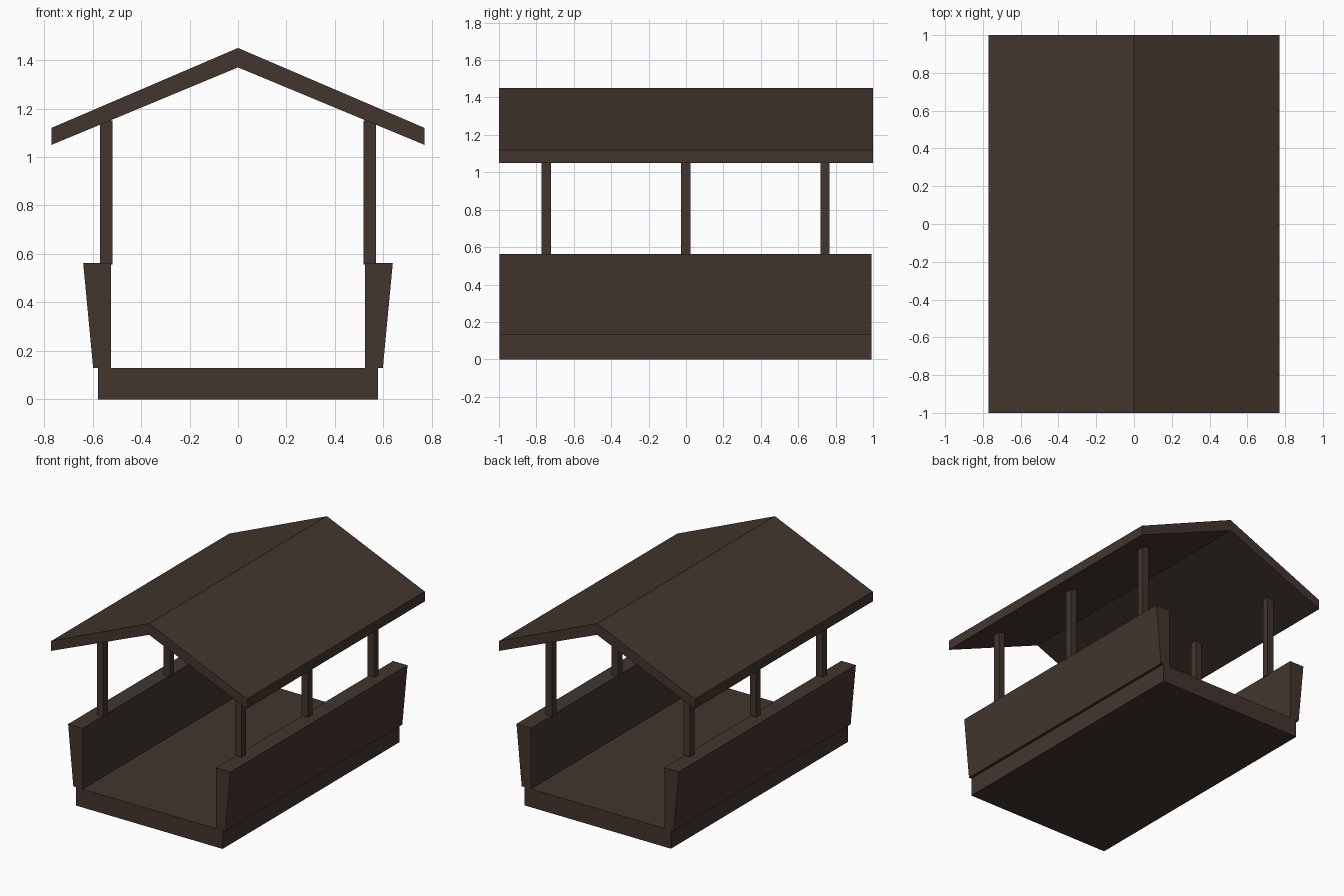
import bpy, bmesh

if "Cube" in bpy.data.objects:
    bpy.data.objects.remove(bpy.data.objects["Cube"])

wood = bpy.data.materials.new("dark brown wood")
wood.diffuse_color = (0.056, 0.036, 0.027, 1)
wood.use_nodes = True
wood.node_tree.nodes["Principled BSDF"].inputs["Base Color"].default_value = wood.diffuse_color

Y0, Y1 = -0.997, 0.993      # length of the base


def extrude_profile(name, points, y0, y1):
    """Closed x-z profile extruded along y."""
    bm = bmesh.new()
    face = bm.faces.new([bm.verts.new((x, y0, z)) for x, z in points])
    ext = bmesh.ops.extrude_face_region(bm, geom=[face])
    verts = [g for g in ext["geom"] if isinstance(g, bmesh.types.BMVert)]
    bmesh.ops.translate(bm, vec=(0, y1 - y0, 0), verts=verts)
    bmesh.ops.recalc_face_normals(bm, faces=bm.faces)
    mesh = bpy.data.meshes.new(name)
    bm.to_mesh(mesh)
    bm.free()
    mesh.materials.append(wood)
    obj = bpy.data.objects.new(name, mesh)
    bpy.context.collection.objects.link(obj)
    return obj


def rect(x0, x1, z0, z1):
    return [(x0, z0), (x1, z0), (x1, z1), (x0, z1)]


# Floor slab
extrude_profile("floor", rect(-0.577, 0.577, 0, 0.13), Y0, Y1)

# Gabled roof, one bent slab
extrude_profile("roof", [(-0.77, 1.05), (0, 1.37), (0.77, 1.05),
                         (0.77, 1.12), (0, 1.45), (-0.77, 1.12)], -1, 1)

for side, s in (("left", -1), ("right", 1)):
    # Side wall leaning outwards
    wall = [(0.525, 0.13), (0.598, 0.13), (0.639, 0.563), (0.525, 0.563)]
    extrude_profile(side + "_wall", [(s * x, z) for x, z in wall], Y0, Y1)
    # Roof posts
    for place, y in (("front", -0.747), ("middle", -0.002), ("back", 0.743)):
        extrude_profile(f"{side}_{place}_post",
                        rect(s * 0.518, s * 0.569, 0.556, 1.15),
                        y - 0.025, y + 0.025)
